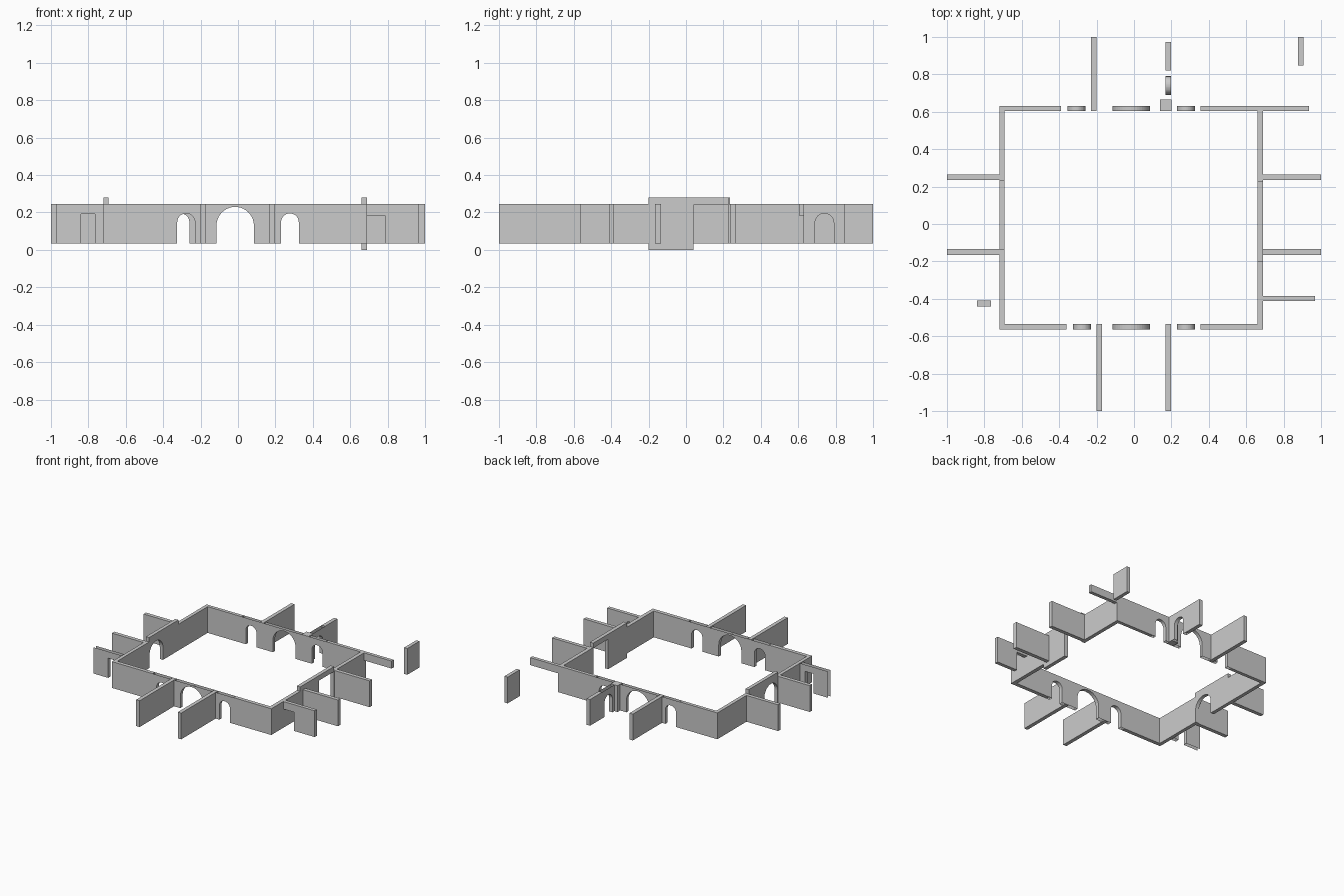
import bpy, bmesh
from math import pi, cos, sin

if "Cube" in bpy.data.objects:
    bpy.data.objects.remove(bpy.data.objects["Cube"])

Z0, Z1 = 0.035, 0.245   # common wall foot and head


def finish(name, bm):
    bmesh.ops.recalc_face_normals(bm, faces=bm.faces[:])
    me = bpy.data.meshes.new(name)
    bm.to_mesh(me)
    bm.free()
    ob = bpy.data.objects.new(name, me)
    bpy.context.collection.objects.link(ob)


def box(name, x0, x1, y0, y1, z0=Z0, z1=Z1):
    bm = bmesh.new()
    bmesh.ops.create_cube(bm, size=1)
    for v in bm.verts:
        v.co = (x1 if v.co.x > 0 else x0, y1 if v.co.y > 0 else y0,
                z1 if v.co.z > 0 else z0)
    finish(name, bm)


def arch(u0, u1, top, n=20):
    """Opening outline: up one jamb, over the round head, down the other."""
    r, c = (u1 - u0) / 2, (u0 + u1) / 2
    head = [(c - r * cos(pi * i / n), top - r + r * sin(pi * i / n)) for i in range(n + 1)]
    return [(u0, Z0)] + head + [(u1, Z0)]


def door(u0, u1, top):
    return [(u0, Z0), (u0, top), (u1, top), (u1, Z0)]


def panel(name, axis, u0, u1, d0, d1, openings, z1=Z1, closed=False):
    """Wall with openings; open panels have no top, foot or end faces."""
    def place(u, d, z):
        return (u, d, z) if axis == 'x' else (d, u, z)
    pts, reveal = [(u0, Z0)], set()
    for o in openings:
        reveal.update(range(len(pts), len(pts) + len(o) - 1))
        pts += o
    pts += [(u1, Z0), (u1, z1), (u0, z1)]
    bm = bmesh.new()
    a = [bm.verts.new(place(u, d0, z)) for u, z in pts]
    b = [bm.verts.new(place(u, d1, z)) for u, z in pts]
    n = len(pts)
    bm.faces.new(a)
    bm.faces.new(b[::-1])
    for i in range(n):
        if closed or i in reveal:
            j = (i + 1) % n
            bm.faces.new((a[i], a[j], b[j], b[i]))
    finish(name, bm)


# front and back arcades
big = arch(-0.115, 0.085, 0.23)
right_small = arch(0.23, 0.325, 0.195)
panel("front_arcade", 'x', -0.36, 0.355, -0.565, -0.535,
      [arch(-0.325, -0.23, 0.195), big, right_small])
panel("back_arcade", 'x', -0.39, 0.355, 0.605, 0.632,
      [arch(-0.355, -0.26, 0.195), big, right_small])

# solid ends of the front and back walls
box("front_wall_left", -0.72, -0.36, -0.565, -0.535)
box("front_wall_right", 0.355, 0.69, -0.565, -0.535)
box("back_wall_left", -0.72, -0.39, 0.605, 0.632)
box("back_wall_right", 0.355, 0.69, 0.605, 0.632)
box("back_wall_beam", 0.69, 0.935, 0.605, 0.632, 0.185, Z1)

# left wall with raised arched middle
box("left_wall_front", -0.72, -0.692, -0.535, -0.135)
box("left_wall_back", -0.72, -0.692, 0.235, 0.605)
panel("left_arch_panel", 'y', -0.135, 0.235, -0.72, -0.692,
      [arch(-0.13, 0.04, 0.22)], z1=0.28, closed=True)

# right wall with raised pier and lintel
box("right_wall_front", 0.66, 0.69, -0.535, -0.2)
box("right_wall_back", 0.66, 0.69, 0.228, 0.605)
box("right_pier", 0.66, 0.69, -0.2, 0.04, 0.0, 0.28)
box("right_lintel", 0.66, 0.69, 0.04, 0.228, 0.24, 0.28)

# side partitions, the same on both sides
for side, root, tip in (("left", -0.72, -1.0), ("right", 0.69, 1.0)):
    for i, y in enumerate((-0.165, 0.235)):
        box(f"{side}_partition_{i}", min(root, tip), max(root, tip), y, y + 0.03)

# side partitions with doorways
panel("left_door_partition", 'x', -0.97, -0.72, -0.44, -0.41, [door(-0.84, -0.765, 0.192)])
box("right_door_partition", 0.785, 0.967, -0.413, -0.385)
box("right_door_lintel", 0.69, 0.785, -0.413, -0.385, 0.185, Z1)

# front partitions
for i, x in enumerate((-0.2, 0.168)):
    box(f"front_partition_{i}", x, x + 0.03, -1.0, -0.535)

# back partitions, one with an arched doorway
box("back_partition_left", -0.23, -0.2, 0.605, 1.0)
box("back_partition_corner", 0.14, 0.2, 0.605, 0.665)
panel("back_partition_arch", 'y', 0.665, 0.82, 0.168, 0.198, [arch(0.69, 0.79, 0.195)])
box("back_partition_end", 0.168, 0.198, 0.82, 0.972)
box("detached_wall", 0.877, 0.905, 0.847, 1.0)
